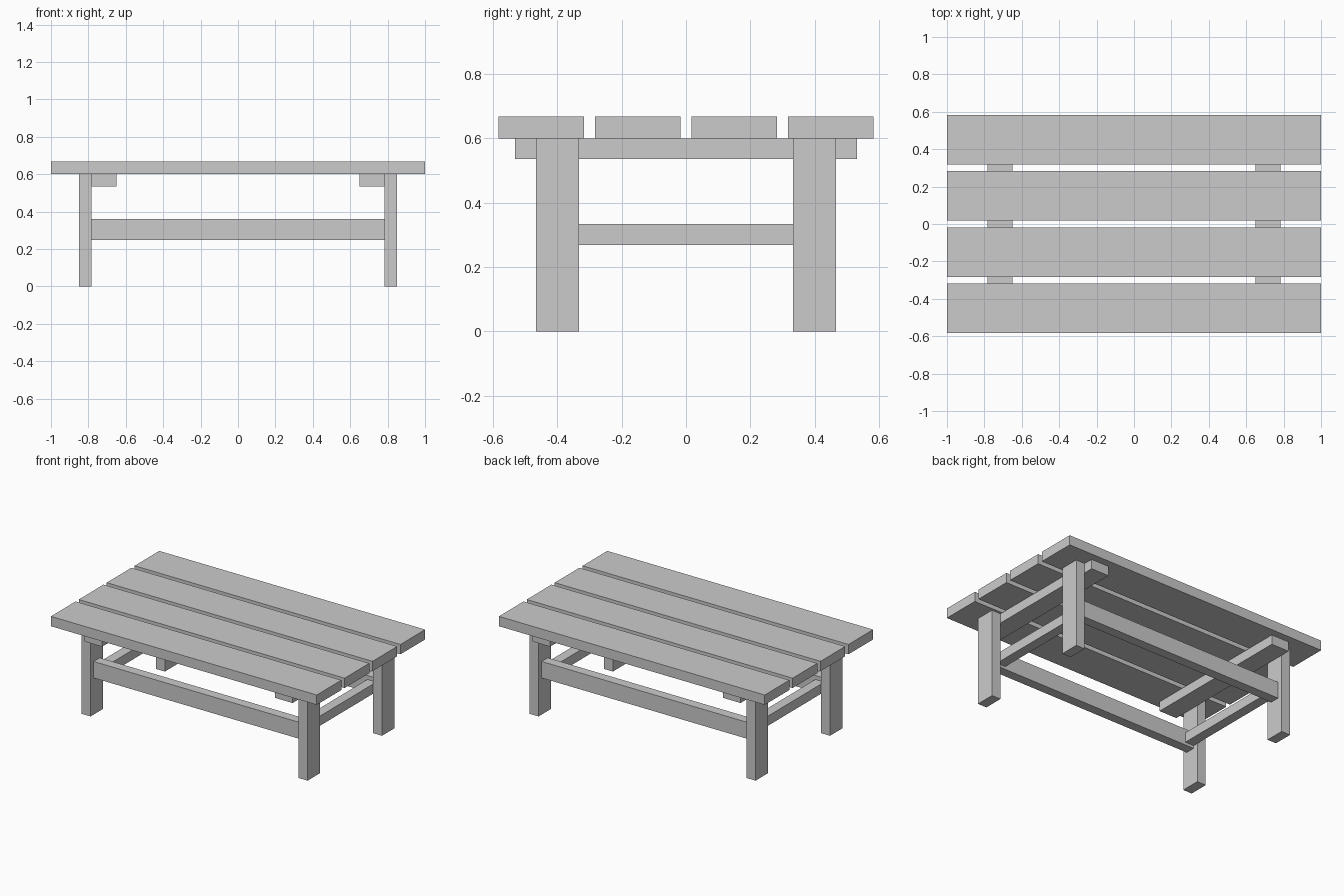
import bpy

if "Cube" in bpy.data.objects:
    bpy.data.objects.remove(bpy.data.objects["Cube"])


def box(name, x, y, z):
    """Box from (min, max) ranges on each axis."""
    bpy.ops.mesh.primitive_cube_add(size=1)
    ob = bpy.context.object
    ob.name = name
    ob.location = [(a + b) / 2 for a, b in (x, y, z)]
    ob.scale = [abs(b - a) for a, b in (x, y, z)]
    bpy.ops.object.transform_apply(location=True, rotation=True, scale=True)
    return ob


# Four spaced top planks
plank_w, pitch = 0.265, 0.3
for i in range(4):
    y = (i - 1.5) * pitch
    box(f"top_plank_{i + 1}", (-1, 1), (y - plank_w / 2, y + plank_w / 2), (0.6, 0.667))

for sx, side in ((-1, "left"), (1, "right")):
    # Batten under the planks, just inside the legs
    box(f"{side}_batten", (sx * 0.65, sx * 0.783), (-0.532, 0.532), (0.535, 0.6))
    # Side rail between the long rails, against the inner leg faces
    box(f"{side}_side_rail", (sx * 0.716, sx * 0.783), (-0.367, 0.367), (0.268, 0.334))
    for sy, end in ((-1, "front"), (1, "back")):
        box(f"{end}_{side}_leg", (sx * 0.783, sx * 0.85),
            (sy * 0.333, sy * 0.466), (0, 0.6))

# Long rails running between the legs
for sy, end in ((-1, "front"), (1, "back")):
    box(f"{end}_long_rail", (-0.783, 0.783), (sy * 0.367, sy * 0.433), (0.249, 0.361))
